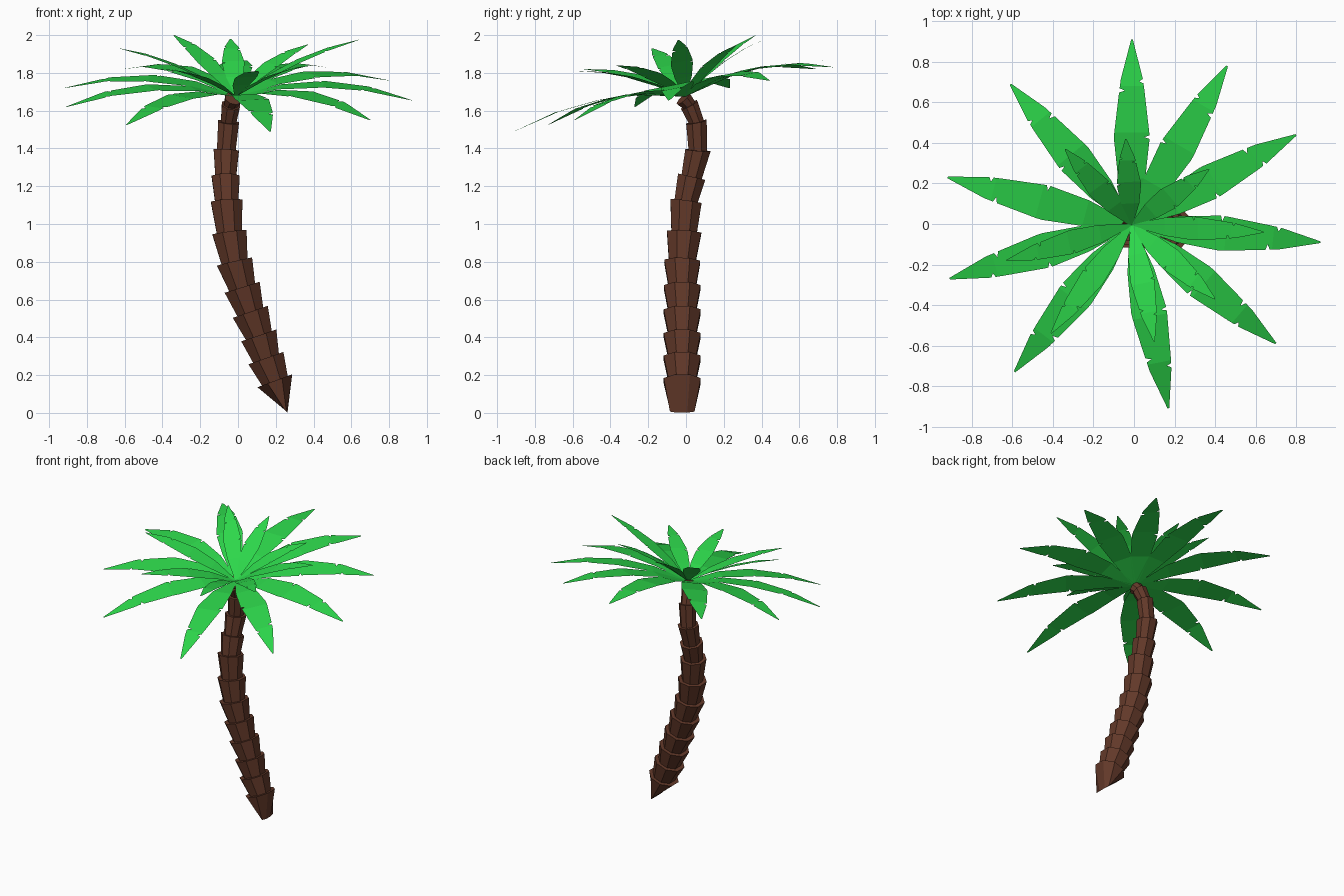
import bpy, bmesh, math
from mathutils import Vector

if "Cube" in bpy.data.objects:
    bpy.data.objects.remove(bpy.data.objects["Cube"])


def material(name, color):
    m = bpy.data.materials.new(name)
    m.diffuse_color = (*color, 1)
    m.use_nodes = True
    m.node_tree.nodes["Principled BSDF"].inputs["Base Color"].default_value = m.diffuse_color
    return m


def finish(bm, name, mat):
    mesh = bpy.data.meshes.new(name)
    bm.to_mesh(mesh)
    bm.free()
    mesh.materials.append(mat)
    obj = bpy.data.objects.new(name, mesh)
    bpy.context.collection.objects.link(obj)
    return obj


bark = material("bark", (0.122, 0.040, 0.022))
leaf = material("leaf", (0.026, 0.68, 0.070))

# Trunk: stacked octagonal collars along a curved path (x, y, z, radius)
PATH = [(.195, -.02, .17, .098), (.148, -.02, .29, .098), (.11, -.02, .41, .098),
        (.065, -.02, .535, .098), (.022, -.02, .665, .097), (-.018, -.02, .80, .095),
        (-.045, -.01, .955, .091), (-.06, .0, 1.12, .083), (-.065, .03, 1.25, .074),
        (-.062, .063, 1.39, .067), (-.05, .055, 1.54, .055), (-.038, .017, 1.63, .048),
        (-.025, -.015, 1.665, .044)]
SIDES = 8


def ring(bm, c, u, v):
    verts = []
    for i in range(SIDES):
        a = math.tau * (i + .5) / SIDES
        k = 1 / math.cos(math.pi / SIDES)
        verts.append(bm.verts.new(c + (u * math.cos(a) + v * math.sin(a)) * k))
    return verts


def bridge(bm, a, b):
    for i in range(SIDES):
        j = (i + 1) % SIDES
        bm.faces.new((a[i], a[j], b[j], b[i]))


bm = bmesh.new()
foot = Vector((.252, -.02, .011))
prev = ring(bm, foot, Vector((.01, 0, -.01)), Vector((0, .065, 0)))
bm.faces.new(prev[::-1])
centres = [foot] + [Vector(p[:3]) for p in PATH]
for i, p in enumerate(PATH, 1):
    c, r = centres[i], p[3]
    t = (centres[min(i + 1, len(PATH))] - centres[i - 1]).normalized()
    v = t.cross(Vector((1, 0, 0))).normalized()
    u = v.cross(t)
    top = ring(bm, c, u * r, v * r)
    bridge(bm, prev, top)
    if i < len(PATH):
        # ledge stepping in to the narrow foot of the next collar
        prev = ring(bm, c, u * r * .74, v * r * .74)
        bridge(bm, top, prev)
    else:
        bm.faces.new(top)
bmesh.ops.recalc_face_normals(bm, faces=bm.faces)
finish(bm, "trunk", bark)

# Fronds: flat arched blades with torn notches in the edges
CROWN = Vector((-.012, -.005, 1.675))
AXIS = Vector((0, -.2, .98)).normalized()
# stations along a blade: t, left width, right width (narrow values are notches)
BLADE = [(0, .10, .10), (.25, .76, .76), (.465, 1, 1), (.474, .99, .70), (.484, .99, .99),
         (.5, .98, .98), (.715, .72, .72), (.725, .40, .71), (.738, .69, .69),
         (.75, .67, .67), (.765, .65, .65), (.775, .64, .40), (.788, .62, .62),
         (1, .05, .05)]


def bend(t):
    """Arch height in four straight stretches."""
    k = min(int(t * 4), 3)
    f = t * 4 - k
    heights = (0, .75, 1, .75, 0)
    return heights[k] * (1 - f) + heights[k + 1] * f


def frond(name, tip, width, arch, flip):
    bm = bmesh.new()
    span = Vector(tip) - CROWN
    side = AXIS.cross(span).normalized() * width
    rows = []
    for t, left, right in BLADE:
        if flip:
            left, right = right, left
        c = CROWN + span * t + Vector((0, 0, arch * bend(t)))
        rows.append([bm.verts.new(p) for p in (c - side * right, c, c + side * left)])
    for a, b in zip(rows, rows[1:]):
        for k in (0, 1):
            bm.faces.new((a[k], b[k], b[k + 1], a[k + 1]))
    bmesh.ops.recalc_face_normals(bm, faces=bm.faces)
    if sum(f.normal.z for f in bm.faces) < 0:
        bmesh.ops.reverse_faces(bm, faces=bm.faces)
    finish(bm, name, leaf)


OUTER = [(-.01, .91, 1.855), (.46, .78, 1.83), (.80, .44, 1.76), (.92, -.09, 1.655),
         (.70, -.59, 1.55), (.17, -.91, 1.49), (-.59, -.73, 1.525), (-.91, -.27, 1.62),
         (-.92, .23, 1.72), (-.61, .69, 1.82)]
INNER = [(-.34, .37, 2.0), (-.04, .42, 1.98), (.37, .27, 1.95), (.64, -.04, 1.975),
         (.40, -.37, 1.84), (.10, -.58, 1.81), (-.41, -.54, 1.82), (-.63, -.18, 1.93)]
for i, tip in enumerate(OUTER):
    frond(f"outer_frond_{i + 1}", tip, .088, .075, i % 2)
for i, tip in enumerate(INNER):
    frond(f"inner_frond_{i + 1}", tip, .06, .035, i % 2)
